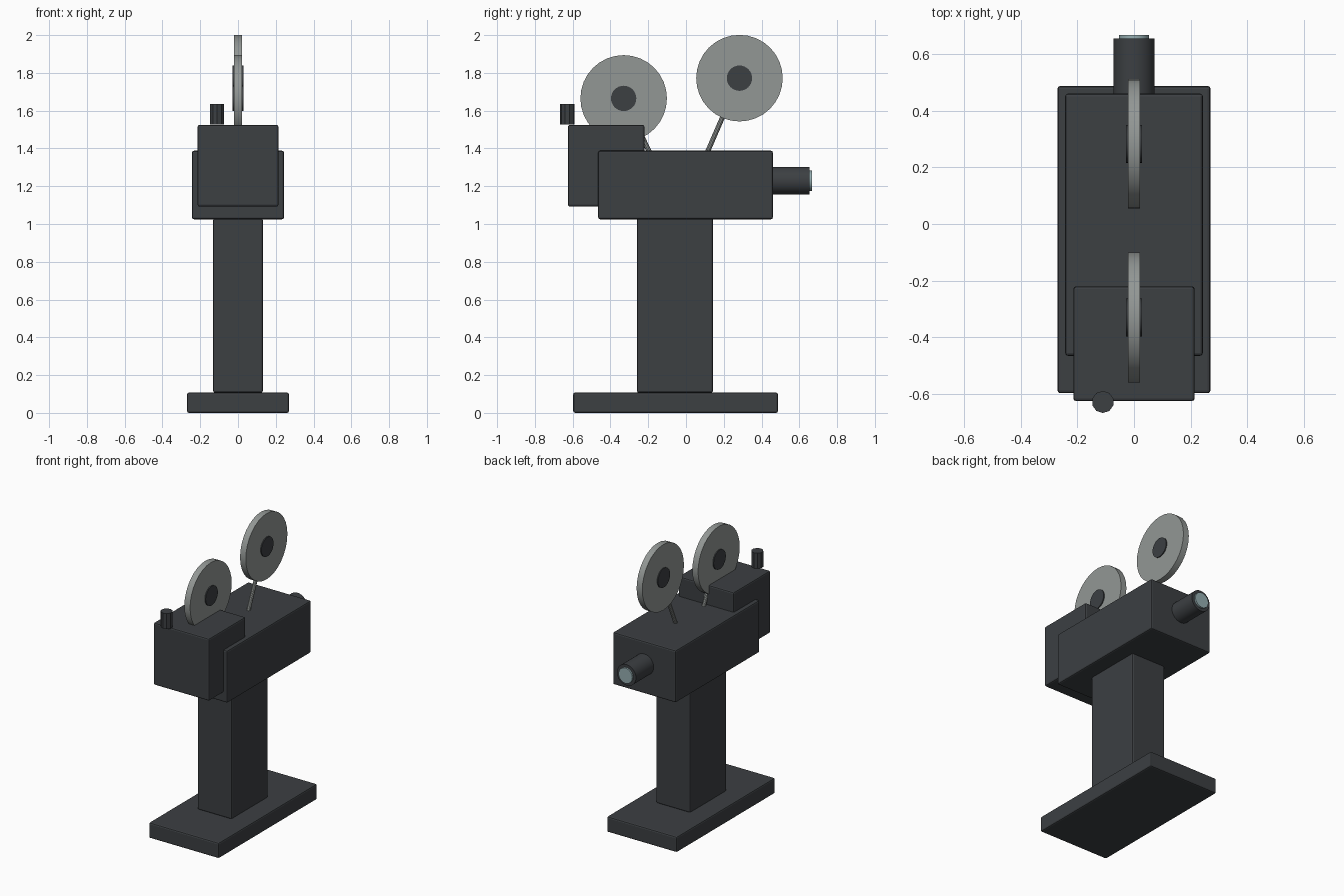
import bpy
from mathutils import Vector

if "Cube" in bpy.data.objects:
    bpy.data.objects.remove(bpy.data.objects["Cube"])


def material(name, rgb):
    m = bpy.data.materials.new(name)
    m.diffuse_color = (*rgb, 1)
    m.use_nodes = True
    m.node_tree.nodes["Principled BSDF"].inputs["Base Color"].default_value = m.diffuse_color
    return m


DARK = material("dark_metal", (0.045, 0.05, 0.055))
STEEL = material("steel", (0.29, 0.31, 0.30))
GLASS = material("lens_glass", (0.30, 0.42, 0.44))


def box(name, x, y, z, mat=DARK, bevel=0.01):
    """Bevelled box from half width x and (min, max) pairs y, z."""
    bpy.ops.mesh.primitive_cube_add(size=1, location=(0, sum(y) / 2, sum(z) / 2))
    ob = bpy.context.object
    ob.name = name
    ob.scale = (2 * x, y[1] - y[0], z[1] - z[0])
    bpy.ops.object.transform_apply(location=False, rotation=False, scale=True)
    b = ob.modifiers.new("edge", 'BEVEL')
    b.width, b.segments = bevel, 2
    ob.data.materials.append(mat)
    return ob


def rod(name, a, b, r, mat=DARK, sides=32):
    """Cylinder between points a and b."""
    a, b = Vector(a), Vector(b)
    d = b - a
    bpy.ops.mesh.primitive_cylinder_add(vertices=sides, radius=r, depth=d.length,
                                        location=(a + b) / 2)
    ob = bpy.context.object
    ob.name = name
    ob.rotation_euler = d.to_track_quat('Z', 'Y').to_euler()
    ob.data.materials.append(mat)
    bpy.ops.object.shade_smooth_by_angle()
    return ob


# Stand
box("base", 0.27, (-0.597, 0.487), (0, 0.108))
box("column", 0.132, (-0.26, 0.143), (0.107, 1.03))

# Projector body and lamp house
box("body", 0.243, (-0.465, 0.46), (1.025, 1.388))
box("lamp_house", 0.214, (-0.625, -0.22), (1.092, 1.525))
rod("chimney", (-0.11, -0.628, 1.527), (-0.11, -0.628, 1.635), 0.039, sides=10)

# Lens
rod("lens_barrel", (0, 0.45, 1.229), (0, 0.655, 1.229), 0.073)
rod("lens_glass", (0, 0.64, 1.229), (0, 0.667, 1.229), 0.053, GLASS)

# Film reels, each with a hub and a support arm
for side, foot_y, y, z in (("front", -0.193, -0.33, 1.665), ("rear", 0.113, 0.283, 1.772)):
    rod(side + "_reel", (-0.022, y, z), (0.022, y, z), 0.229, STEEL)
    rod(side + "_hub", (-0.029, y, z), (0.029, y, z), 0.067)
    rod(side + "_arm", (0, foot_y, 1.38), (0, y, z), 0.013, STEEL, 10)
